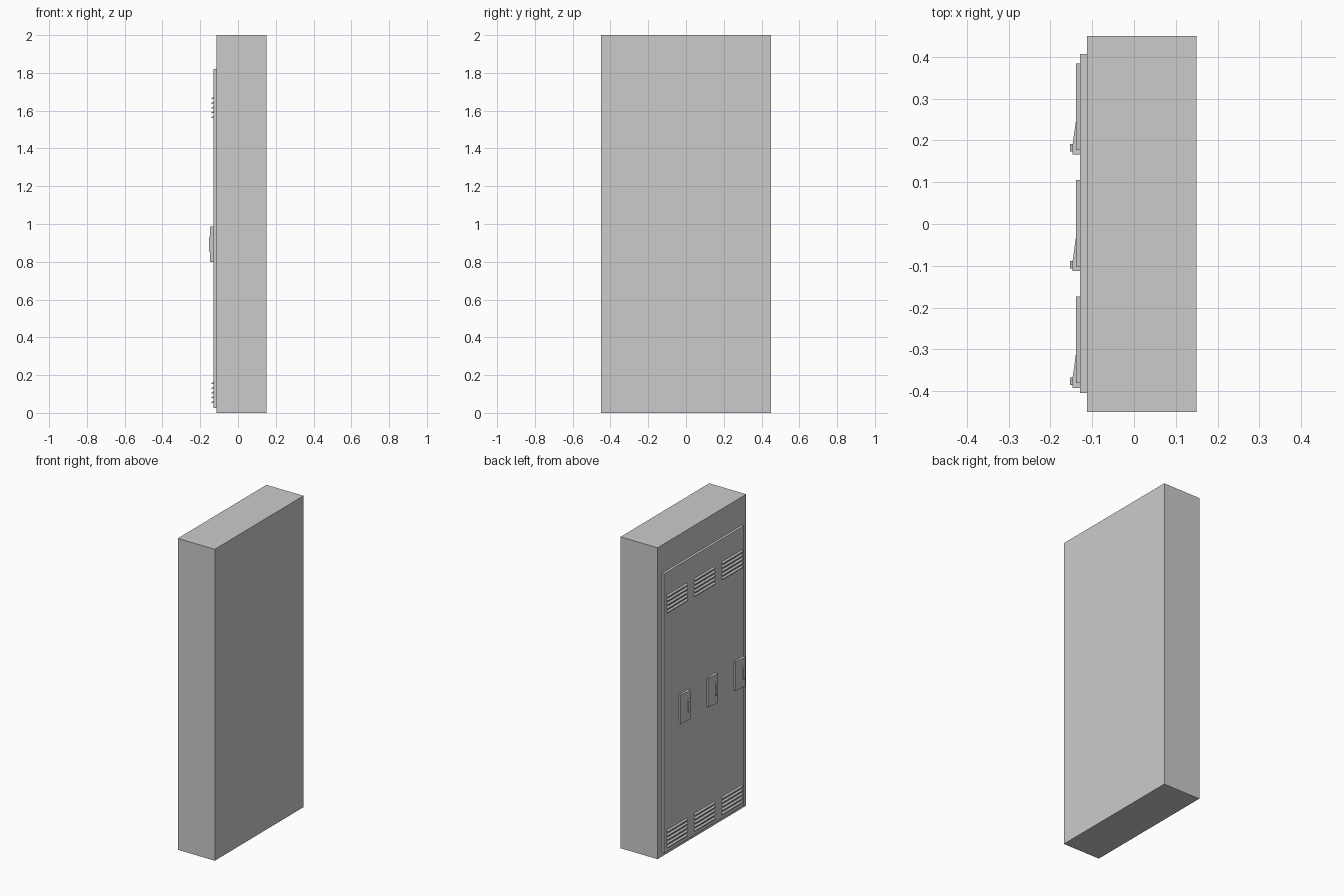
import bpy

if "Cube" in bpy.data.objects:
    bpy.data.objects.remove(bpy.data.objects["Cube"])


def mesh_object(name, verts, faces):
    mesh = bpy.data.meshes.new(name)
    mesh.from_pydata(verts, [], faces)
    mesh.update()
    ob = bpy.data.objects.new(name, mesh)
    bpy.context.collection.objects.link(ob)
    return ob


def prism(name, profile, offset):
    """Closed prism: a 3D profile loop extruded by an offset vector."""
    n = len(profile)
    far = [tuple(p[i] + offset[i] for i in range(3)) for p in profile]
    faces = [tuple(range(n))[::-1], tuple(range(n, 2 * n))]
    faces += [(i, (i + 1) % n, n + (i + 1) % n, n + i) for i in range(n)]
    ob = mesh_object(name, list(profile) + far, faces)
    # consistent outward normals
    import bmesh
    bm = bmesh.new()
    bm.from_mesh(ob.data)
    bmesh.ops.recalc_face_normals(bm, faces=bm.faces)
    bm.to_mesh(ob.data)
    bm.free()
    return ob


def box(name, x0, x1, y0, y1, z0, z1):
    return prism(name, [(x0, y0, z0), (x1, y0, z0), (x1, y1, z0), (x0, y1, z0)],
                 (0, 0, z1 - z0))


# cabinet and raised door panel on the -x face
box("cabinet_body", -0.113, 0.15, -0.45, 0.45, 0, 2)
box("door_panel", -0.129, -0.112, -0.405, 0.407, 0.025, 1.82)

PITCH = 0.025
for col in range(3):
    dy = -0.279 * col

    # louvred vents, upper and lower
    for row, z_base in (("lower", 0.052), ("upper", 1.561)):
        for i in range(5):
            z = z_base + PITCH * i
            profile = [(-0.128, 0.177 + dy, z + 0.003),
                       (-0.139, 0.177 + dy, z),
                       (-0.139, 0.177 + dy, z + 0.006),
                       (-0.128, 0.177 + dy, z + 0.013)]
            prism(f"{row}_louvre_{col}_{i}", profile, (0, 0.207, 0))

    # wedge-shaped handle plate
    plate = [(-0.128, 0.166 + dy, 0.80), (-0.147, 0.166 + dy, 0.80),
             (-0.147, 0.19 + dy, 0.80), (-0.138, 0.254 + dy, 0.80),
             (-0.128, 0.254 + dy, 0.80)]
    prism(f"handle_plate_{col}", plate, (0, 0, 0.187))

    # raised finger pull, with chamfered top and bottom
    pull = [(-0.145, 0.173 + dy, 0.848), (-0.153, 0.173 + dy, 0.856),
            (-0.153, 0.173 + dy, 0.93), (-0.145, 0.173 + dy, 0.938)]
    prism(f"finger_pull_{col}", pull, (0, 0.018, 0))
